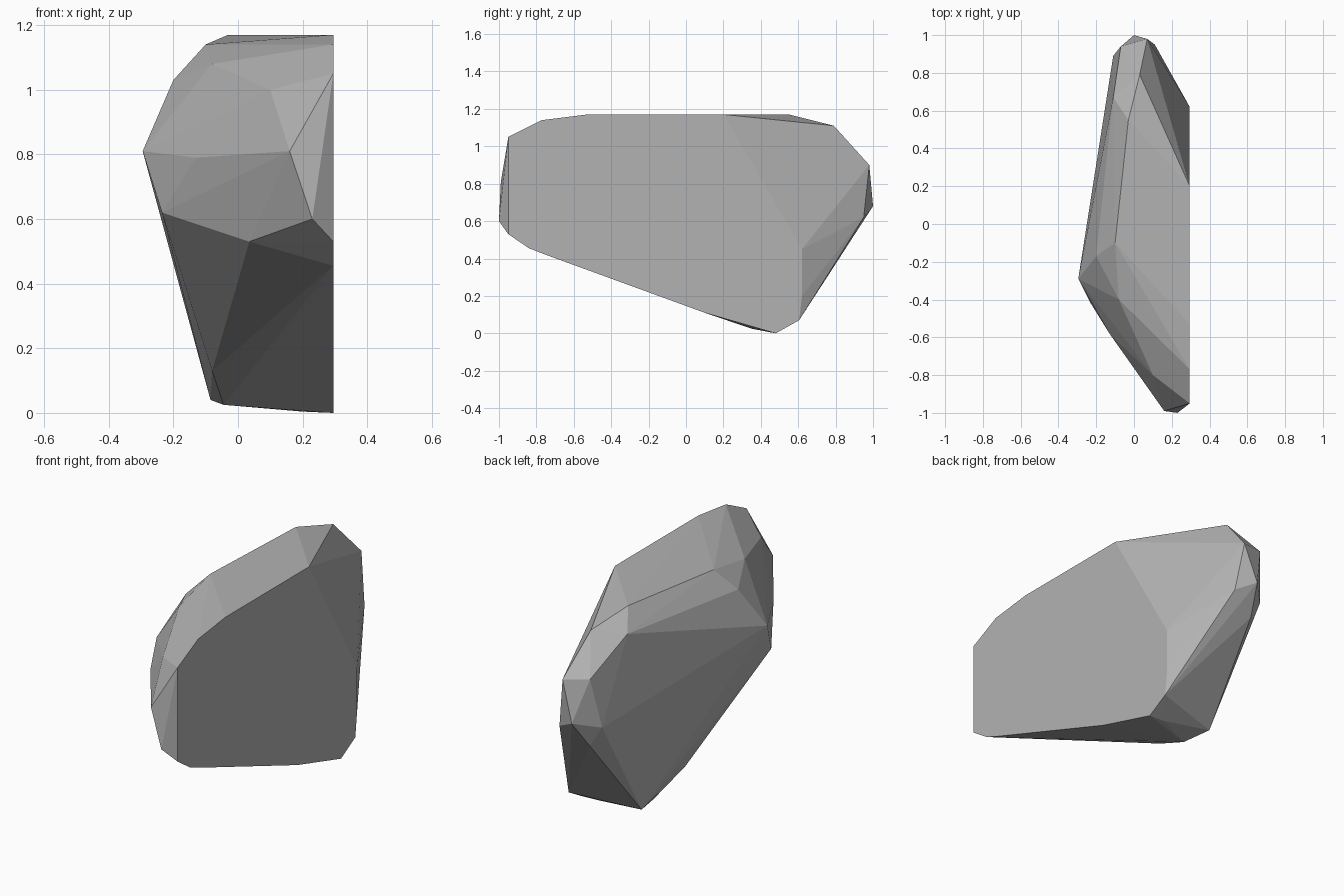
import bpy, bmesh

if "Cube" in bpy.data.objects:
    bpy.data.objects.remove(bpy.data.objects["Cube"])

# Corner points of the faceted boulder, grouped by region
cut_side = [(-.95, .53), (-.95, 1.05), (-.77, 1.14), (-.53, 1.17), (.2, 1.17), (.62, .45),
            (.62, .2), (.605, .07), (.48, 0), (.1, .11), (-.75, .42), (-.84, .455)]
front = [(.16, -.99, .81), (.23, -1, .6), (.1, -.8, 1.0), (-.13, -.58, .79),
         (-.235, -.41, .62), (.035, -.75, .53)]
shoulder = [(-.295, -.29, .81), (-.2, -.17, 1.03), (-.1, -.1, 1.14), (-.08, -.4, 1.08)]
back = [(-.03, .55, 1.17), (.03, .79, 1.11), (-.11, .67, 1.08), (.07, .98, .9),
        (-.07, .94, .92), (0, 1, .68), (.11, .95, .62), (-.11, .89, .645), (-.04, .9, .53)]
underside = [(-.085, .51, .04), (-.045, .35, .025), (-.08, .12, .13), (.2, .48, .004)]
points = [(.295, y, z) for y, z in cut_side] + front + shoulder + back + underside

# Wrap the corners in a flat-faced convex shell
bm = bmesh.new()
for p in points:
    bm.verts.new(p)
bmesh.ops.convex_hull(bm, input=bm.verts[:])
loose = [v for v in bm.verts if not v.link_faces]
bmesh.ops.delete(bm, geom=loose, context='VERTS')
bmesh.ops.dissolve_limit(bm, angle_limit=.01, verts=bm.verts[:], edges=bm.edges[:])
bmesh.ops.recalc_face_normals(bm, faces=bm.faces[:])
mesh = bpy.data.meshes.new("boulder")
bm.to_mesh(mesh)
bm.free()

# Plain grey stone
stone = bpy.data.materials.new("grey_stone")
stone.diffuse_color = (.45, .45, .45, 1)
stone.use_nodes = True
stone.node_tree.nodes["Principled BSDF"].inputs["Base Color"].default_value = stone.diffuse_color
mesh.materials.append(stone)
boulder = bpy.data.objects.new("boulder", mesh)
bpy.context.collection.objects.link(boulder)
